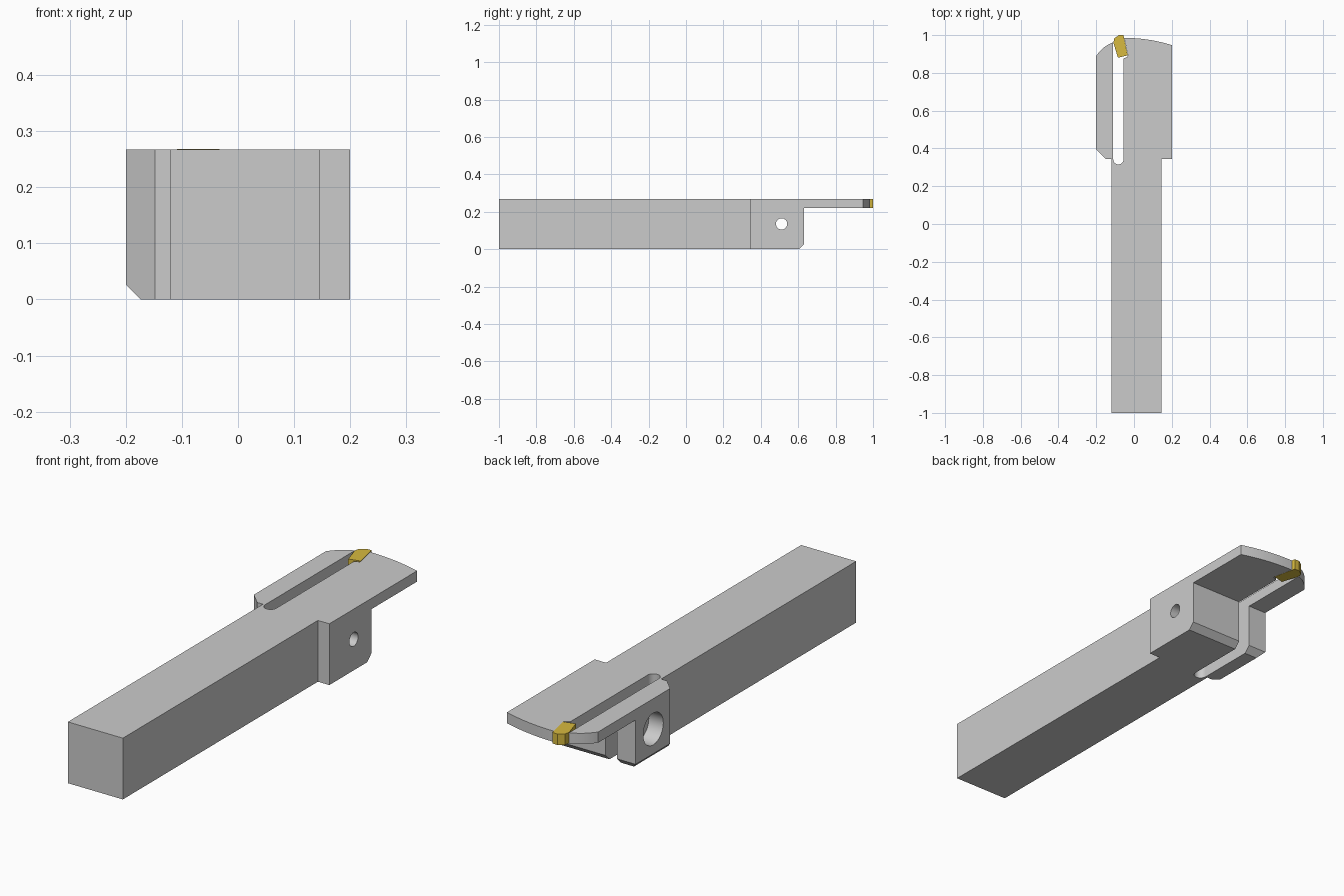
import bpy, bmesh, math
from mathutils import Vector

if "Cube" in bpy.data.objects:
    bpy.data.objects.remove(bpy.data.objects["Cube"])

TOP = 0.267       # overall height
PLATE_Z = 0.22    # underside of the overhanging plate


def prism(name, pts, to3d, lo, hi):
    """Extrude a 2D outline between lo and hi; to3d maps (a, b, depth) to xyz."""
    bm = bmesh.new()
    a = [bm.verts.new(to3d(p[0], p[1], lo)) for p in pts]
    b = [bm.verts.new(to3d(p[0], p[1], hi)) for p in pts]
    bm.faces.new(a)
    bm.faces.new(b)
    n = len(pts)
    for i in range(n):
        j = (i + 1) % n
        bm.faces.new((a[i], a[j], b[j], b[i]))
    bmesh.ops.recalc_face_normals(bm, faces=bm.faces)
    me = bpy.data.meshes.new(name)
    bm.to_mesh(me)
    bm.free()
    ob = bpy.data.objects.new(name, me)
    bpy.context.collection.objects.link(ob)
    return ob


def along_x(a, b, d): return (d, a, b)
def along_y(a, b, d): return (a, d, b)
def along_z(a, b, d): return (a, b, d)


def curve(p0, ctrl, p1, n=12):
    """Points on a quadratic curve."""
    p0, c, p1 = Vector(p0), Vector(ctrl), Vector(p1)
    return [tuple(p0 * (1 - t) ** 2 + c * 2 * t * (1 - t) + p1 * t * t)
            for t in (i / n for i in range(n + 1))]


def circle(cx, cy, r, n=48, start=0.0, sweep=2 * math.pi):
    return [(cx + r * math.cos(start + sweep * i / n),
             cy + r * math.sin(start + sweep * i / n)) for i in range(n)]


# Holder body: shank, head, curved nose and clamping slot in one outline
slot_r = 0.0275
slot_end = [(-0.0825 + slot_r * math.cos(-math.pi * i / 16),
             0.343 + slot_r * math.sin(-math.pi * i / 16)) for i in range(17)]
outline = [(-0.12, -1), (0.145, -1), (0.145, 0.343), (0.2, 0.343)]
outline += curve((0.2, 0.947), (0.075, 0.986), (-0.052, 0.985))
outline += [(-0.032, 0.893), (-0.034, 0.886), (-0.055, 0.876)]
outline += slot_end
outline += curve((-0.11, 0.962), (-0.165, 0.942), (-0.2, 0.89))
outline += [(-0.2, 0.395), (-0.148, 0.343), (-0.12, 0.343)]
body = prism("tool_holder", outline, along_z, 0, TOP)

# Cutters: relief under the plate, edge chamfer, screw hole, counterbore
cutters = [
    prism("relief_cutter", [(0.58, -0.1), (0.58, -0.025), (0.632, 0.027),
                            (0.632, PLATE_Z), (1.2, PLATE_Z), (1.2, -0.1)],
          along_x, -0.4, 0.4),
    prism("chamfer_cutter", [(-0.223, 0.05), (-0.123, -0.05), (-0.223, -0.05)],
          along_y, 0.3, 0.8),
    prism("screw_hole_cutter", circle(0.511, 0.135, 0.03), along_x, -0.3, 0.3),
    prism("counterbore_cutter", circle(0.511, 0.135, 0.069), along_x, -0.3, -0.13),
]
bpy.context.view_layer.objects.active = body
body.select_set(True)
for c in cutters:
    m = body.modifiers.new(c.name, 'BOOLEAN')
    m.operation = 'DIFFERENCE'
    m.solver = 'EXACT'
    m.object = c
    bpy.ops.object.modifier_apply(modifier=m.name)
for c in cutters:
    bpy.data.objects.remove(c, do_unlink=True)
bpy.ops.object.shade_smooth_by_angle(angle=math.radians(25))

# Cutting insert seated at the nose
insert = prism("cutting_insert",
               [(-0.085, 0.88), (-0.033, 0.893), (-0.056, 1.0), (-0.08, 1.0),
                (-0.105, 0.982), (-0.109, 0.96)],
               along_z, PLATE_Z, TOP + 0.001)
gold = bpy.data.materials.new("gold_coating")
gold.diffuse_color = (0.68, 0.49, 0.05, 1)
gold.use_nodes = True
gold.node_tree.nodes["Principled BSDF"].inputs["Base Color"].default_value = gold.diffuse_color
insert.data.materials.append(gold)
